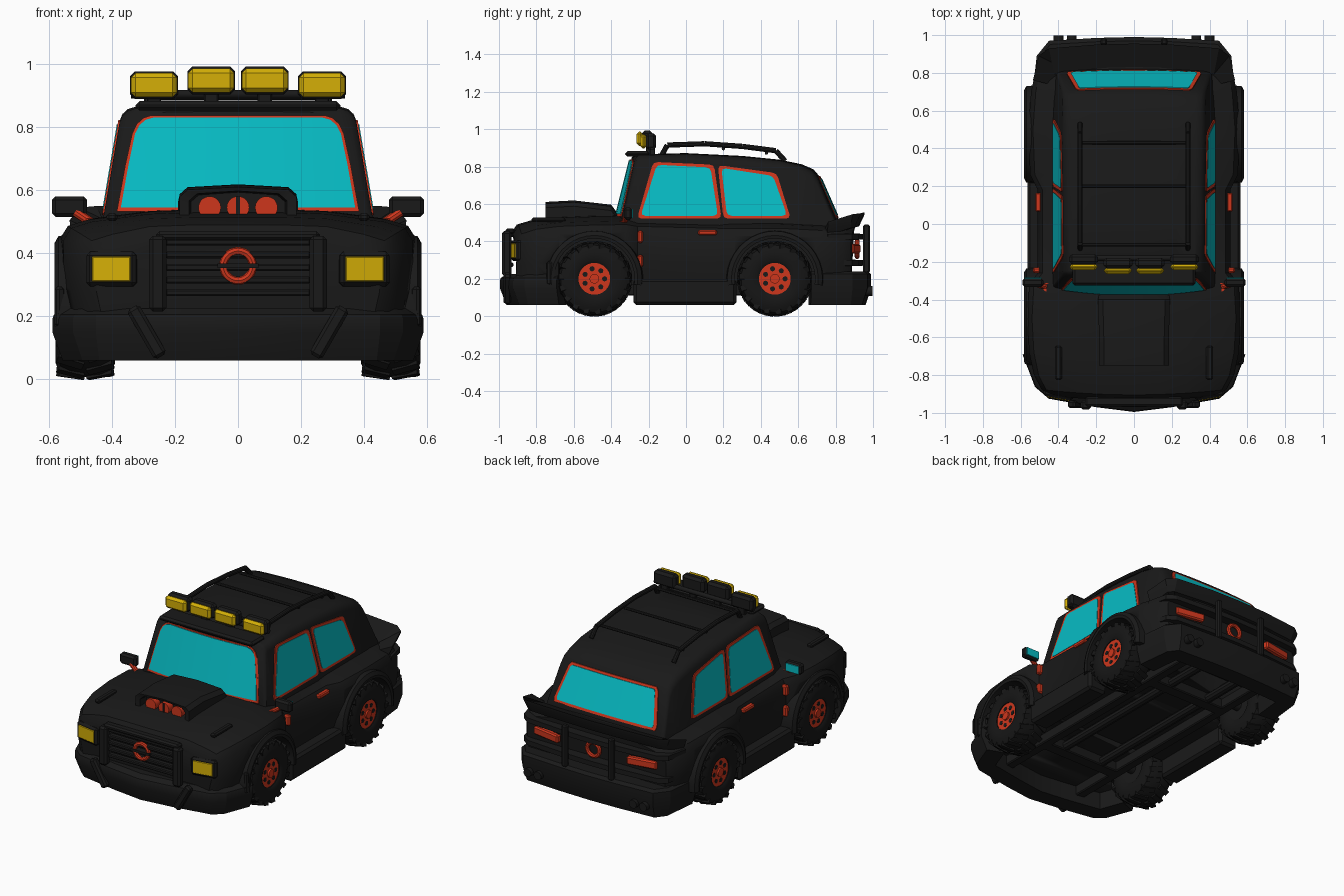
import bpy, bmesh, math
from mathutils import Matrix, Vector

if "Cube" in bpy.data.objects:
    bpy.data.objects.remove(bpy.data.objects["Cube"])

def material(name, *rgb):
    m = bpy.data.materials.new(name)
    m.diffuse_color = (*rgb, 1)
    m.use_nodes = True
    m.node_tree.nodes["Principled BSDF"].inputs["Base Color"].default_value = m.diffuse_color
    return m

BLACK = material("body_black", 0.010, 0.010, 0.010)
RUBBER = material("tyre_black", 0.008, 0.008, 0.008)
RED = material("orange_red", 0.61, 0.037, 0.012)
CYAN = material("cyan_glass", 0.002, 0.50, 0.55)
YELLOW = material("lamp_yellow", 0.66, 0.43, 0.002)

def finish(name, bm, mat, angle=35):
    bmesh.ops.recalc_face_normals(bm, faces=bm.faces)
    me = bpy.data.meshes.new(name)
    bm.to_mesh(me)
    bm.free()
    ob = bpy.data.objects.new(name, me)
    bpy.context.collection.objects.link(ob)
    me.materials.append(mat)
    bpy.ops.object.select_all(action='DESELECT')
    ob.select_set(True)
    bpy.context.view_layer.objects.active = ob
    bpy.ops.object.shade_smooth_by_angle(angle=math.radians(angle))
    return ob

def loft(name, rings, mat, loop=False, angle=35):
    bm = bmesh.new()
    vs = [[bm.verts.new(p) for p in r] for r in rings]
    n = len(rings[0])
    for a, b in list(zip(vs, vs[1:])) + ([(vs[-1], vs[0])] if loop else []):
        for i in range(n):
            bm.faces.new((a[i], a[(i + 1) % n], b[(i + 1) % n], b[i]))
    if not loop:
        bm.faces.new(vs[0])
        bm.faces.new(vs[-1])
    return finish(name, bm, mat, angle)

def box(name, loc, size, mat, bevel=0.008, rot=(0, 0, 0)):
    bm = bmesh.new()
    bmesh.ops.create_cube(bm, size=1, matrix=Matrix.Diagonal((*size, 1)))
    if bevel:
        bmesh.ops.bevel(bm, geom=bm.edges[:], offset=bevel, segments=1, affect='EDGES')
    for ax, a in zip("XYZ", rot):
        bmesh.ops.rotate(bm, verts=bm.verts, matrix=Matrix.Rotation(math.radians(a), 3, ax))
    bmesh.ops.translate(bm, verts=bm.verts, vec=loc)
    return finish(name, bm, mat, 20)

def rod(name, p, q, r, mat, seg=16):
    p, q = Vector(p), Vector(q)
    bm = bmesh.new()
    m = Matrix.Translation((p + q) / 2) @ (q - p).to_track_quat('Z', 'Y').to_matrix().to_4x4()
    bmesh.ops.create_cone(bm, cap_ends=True, segments=seg, radius1=r, radius2=r, depth=(q - p).length, matrix=m)
    return finish(name, bm, mat)

def pipe(name, pts, r, mat):
    for a, b in zip(pts, pts[1:]):
        rod(name, a, b, r, mat, 10)

def circle(n):
    return [(math.cos(2 * math.pi * i / n), math.sin(2 * math.pi * i / n)) for i in range(n)]

def mirrored(half):
    return half + [(-x, z) for x, z in reversed(half) if x > 0]

def sweep(name, half_path, section, mat=BLACK):
    # section (outward offset, z) swept round one end of the car, path points are (x, y, z lift)
    path = [Vector(p) for p in half_path] + [Vector((-x, y, z)) for x, y, z in reversed(half_path) if x > 0]
    rings = []
    for i, p in enumerate(path):
        t = path[min(i + 1, len(path) - 1)] - path[max(i - 1, 0)]
        n = Vector((t.y, -t.x, 0)).normalized()
        n *= -1 if n.dot(Vector((p.x, p.y, 0))) < 0 else 1
        rings.append([(p.x + n.x * o, p.y + n.y * o, z + p.z) for o, z in section])
    return loft(name, rings, mat, angle=25)

# lower body: stations along y (y, half width, top, bottom, bulge)
rings = []
for y, w, t, b, k in [(-.9, .45, .445, .2, .035), (-.875, .49, .49, .17, .03), (-.8, .53, .515, .17, .02),
                      (-.68, .555, .53, .17, 0), (-.5, .565, .537, .17, 0), (-.32, .555, .54, .17, 0),
                      (-.26, .51, .53, .17, 0), (.18, .51, .52, .17, 0), (.26, .55, .52, .17, 0),
                      (.5, .56, .52, .17, 0), (.7, .545, .51, .17, 0), (.84, .515, .5, .17, -.02), (.88, .48, .48, .2, -.03)]:
    half = [(w * .96, b), (w, .28), (w, t - .09), (w - .025, t - .05), (w - .09, t - .03), (.28, t - .005), (.14, t), (0, t)]
    rings.append([(x, y - k * (1 - (x / .5) ** 2), z) for x, z in mirrored(half)])
body = loft("lower_body", rings, BLACK)
WHEELS = (-.49, .475)
for s, y in [(s, y) for s in (-1, 1) for y in WHEELS]:
    cut = rod("arch_cutter", (s * .36, y, .2), (s * .75, y, .2), .225, BLACK, 40)
    mod = body.modifiers.new("arch", 'BOOLEAN')
    mod.object = cut
    bpy.context.view_layer.objects.active = body
    bpy.ops.object.modifier_apply(modifier=mod.name)
    bpy.data.objects.remove(cut)

# cabin
def cabin_w(z):
    return .43 - .17 * (z - .5)

rings = []
for y, t, taper, k in [(-.34, .53, 1, .03), (-.26, .85, 1, .03), (-.245, .866, 1, .02), (0, .872, 1, 0), (.3, .857, 1, 0), (.5, .837, 1, 0),
                       (.61, .812, .985, -.01), (.67, .785, .975, -.012), (.70, .75, .965, -.012), (.81, .5, .95, -.012)]:
    w = cabin_w(t - .05)
    half = [(cabin_w(.42), .42), (w, t - .05), (w - .008, t - .03), (w - .025, t - .014), (w - .055, t - .005), (w * .6, t - .002), (w * .3, t), (0, t)]
    rings.append([(x * taper, y - k * (1 - (x / .4) ** 2), z) for x, z in mirrored(half)])
loft("cabin", rings, BLACK)
box("roof_visor", (0, -.26, .868), (.65, .13, .03), BLACK, .012)

# windscreen and rear window: rows of (z, half width) on the sloping ends
def screen(name, rows, yfun, out, mat):
    cols = [i / 6 - 1 for i in range(13)]
    loft(name, [[(w * u, yfun(w * u, z) + out, z) for z, w in rows] +
                [(w * u, yfun(w * u, z) + out * .2, z) for z, w in reversed(rows)] for u in cols], mat)

front_y = lambda x, z: -.34 + .25 * (z - .53) - .03 * (1 - (x / .4) ** 2)
rear_y = lambda x, z: .81 - .44 * (z - .5) + .012 * (1 - (x / .4) ** 2)
screen("windscreen_frame", [(.532, .385), (.68, .358), (.78, .336), (.81, .322), (.83, .3), (.838, .275)], front_y, -.008, RED)
screen("windscreen", [(.546, .372), (.68, .348), (.78, .327), (.807, .313), (.824, .293), (.832, .265)], front_y, -.012, CYAN)
screen("rear_window_frame", [(.525, .35), (.55, .355), (.73, .31), (.75, .295)], rear_y, .006, RED)
screen("rear_window", [(.54, .328), (.555, .335), (.725, .293), (.737, .283)], rear_y, .0095, CYAN)

# side windows with rounded corners
def side_plate(name, pts, s, out, mat):
    P = [Vector(p) for p in pts]
    r = []
    for i, p in enumerate(P):
        a, b = (P[i - 1] - p).normalized() * .025, (P[(i + 1) % 4] - p).normalized() * .025
        r += [p + a, p + (a + b) * .25, p + b]
    loft(name, [[(s * (cabin_w(q.y) + d), q.x, q.y) for q in r] for d in (-.002, out)], mat)

for s in (-1, 1):
    for w in ([(-.262, .522), (.19, .522), (.15, .81), (-.175, .825)], [(.2, .522), (.56, .522), (.485, .765), (.17, .808)]):
        cy = sum(p[0] for p in w) / 4
        side_plate("side_window_frame", w, s, .005, RED)
        side_plate("side_window", [(y - math.copysign(.019, y - cy), z - math.copysign(.015, z - .66)) for y, z in w], s, .0075, CYAN)

# wheels and arch flares
for s, y in [(s, y) for s in (-1, 1) for y in WHEELS]:
    prof = [(.085, .085), (.095, .1), (.094, .15), (.08, .18), (.05, .191), (0, .193)]
    prof = prof + [(-x, r) for x, r in reversed(prof[:-1])]
    loft("tyre", [[(s * (.485 + x), y + r * c, .2 + r * n) for x, r in prof] for c, n in circle(36)], RUBBER, loop=True)
    bm = bmesh.new()
    for i in range(36):
        k = 1 if i % 2 else -1
        bmesh.ops.create_cube(bm, size=1, matrix=Matrix.Translation((s * .485, y, .2)) @ Matrix.Rotation(i * math.pi / 18, 4, 'X')
                              @ Matrix.Translation((.046 * k, 0, .179)) @ Matrix.Rotation(.3 * k, 4, 'Z')
                              @ Matrix.Rotation(.14 * k, 4, 'Y') @ Matrix.Diagonal((.085, .03, .034, 1)))
    finish("tread_lugs", bm, RUBBER)
    rod("wheel_drum", (s * .4, y, .2), (s * .53, y, .2), .087, BLACK, 28)
    rod("rim", (s * .52, y, .2), (s * .565, y, .2), .086, RED, 28)
    rod("hub_cap", (s * .56, y, .2), (s * .575, y, .2), .026, RED, 12)
    for c, n in circle(7):
        rod("rim_hole", (s * .56, y + .055 * c, .2 + .055 * n), (s * .567, y + .055 * c, .2 + .055 * n), .014, BLACK, 8)
    loft("wheel_arch", [[(s * x, y + r * math.cos(a), .2 + r * math.sin(a)) for r, x in
                         ((.215, .45), (.265, .45), (.255, .57), (.232, .583), (.215, .58))]
                        for a in [math.radians(-8 + 9.8 * i) for i in range(21)]], BLACK)

# boxes repeated on both sides: name, place, size, material, bevel, tilt about y, turn about z
PAIRS = [("side_sill", (.5, -.005, .13), (.13, .55, .14), BLACK, .015, 0, 0),
         ("door_handle", (.507, .115, .447), (.03, .1, .026), RED, .006, 0, 0),
         ("upper_hinge", (.515, -.245, .425), (.04, .03, .065), RED, .008, 0, 0),
         ("lower_hinge", (.515, -.245, .295), (.04, .03, .065), RED, .008, 0, 0),
         ("mirror_housing", (.535, -.31, .548), (.112, .045, .066), BLACK, .012, 0, 0),
         ("mirror_glass", (.535, -.286, .548), (.09, .006, .048), CYAN, 0, 0, 0),
         ("headlamp_surround", (.4, -.898, .35), (.16, .05, .11), BLACK, .012, 0, 10),
         ("headlamp", (.4, -.909, .35), (.13, .035, .085), YELLOW, .006, 0, 10),
         ("bull_bar_post", (.255, -.958, .335), (.055, .05, .24), BLACK, .012, 0, 0),
         ("bull_bar_foot", (.29, -.955, .15), (.045, .04, .18), BLACK, .01, 30, 0),
         ("wing_rail", (.4, -.735, .515), (.035, .18, .025), BLACK, .008, 0, 0),
         ("bumper_wing", (.56, -.71, .23), (.03, .07, .13), BLACK, .01, 0, 20),
         ("rear_lamp", (.33, .9, .36), (.19, .035, .05), RED, .008, 0, -10),
         ("rear_bar_post", (.16, .965, .36), (.035, .035, .26), BLACK, .008, 0, 0),
         ("chassis_rail", (.27, 0, .145), (.06, 1.7, .07), BLACK, .006, 0, 0)]
for x, y, z in ((.267, -.215, .934), (.085, -.235, .949)):
    PAIRS += [("roof_lamp_housing", (x, y + .028, z), (.152, .055, .088), BLACK, .015, 0, 0),
              ("roof_lamp", (x, y - .012, z), (.146, .034, .076), YELLOW, .014, 0, 0),
              ("roof_lamp_bracket", (x, y + .035, .885), (.045, .03, .07), BLACK, .004, 0, 0)]
for s in (-1, 1):
    for name, (x, y, z), size, mat, bev, ry, rz in PAIRS:
        box(name, (s * x, y, z), size, mat, bev, (0, s * ry, s * rz))
    pipe("mirror_arm", [(s * .42, -.335, .5), (s * .455, -.335, .49), (s * .515, -.32, .53)], .015, RED)
    rod("mirror_foot", (s * .46, -.335, .47), (s * .46, -.335, .51), .024, RED, 10)
    for x in (.33, .4):
        rod("exhaust_tip", (s * x, .9, .135), (s * x, .998, .135), .026, BLACK, 12)
    pipe("roof_rail", [(s * .285, y, z) for y, z in ((-.13, .86), (-.1, .915), (.1, .922), (.3, .908), (.48, .885), (.53, .83))], .014, BLACK)
    rod("exhaust_pipe", (s * .14, -.5, .14), (s * .14, .85, .14), .028, BLACK, 10)
rod("lamp_bar", (-.34, -.18, .905), (.34, -.18, .905), .014, BLACK)
for y, z in ((.43, .872), (.2, .895), (-.11, .9)):
    rod("roof_crossbar", (-.285, y, z), (.285, y, z), .009, BLACK, 8)
for y in WHEELS:
    rod("axle", (-.45, y, .2), (.45, y, .2), .03, BLACK, 12)
    box("chassis_crossbeam", (0, y, .145), (.6, .08, .07), BLACK, .006)

# bonnet scoop with recessed mouth and three intakes
scoop = []
for y, w, t, b in ((-.69, .15, .588, .515), (-.745, .155, .592, .51), (-.75, .185, .605, .49), (-.6, .185, .613, .49), (-.4, .19, .59, .49), (-.37, .185, .55, .49)):
    scoop.append([(x, y, z) for x, z in mirrored([(w, b), (w, t - .025), (w - .025, t - .003), (0, t + .006)])])
loft("bonnet_scoop", scoop, BLACK, angle=25)
for x in (-.09, 0, .09):
    rod("scoop_intake", (x, -.68, .545), (x, -.735, .545), .036, RED, 20)
box("intake_bar", (0, -.736, .545), (.012, .005, .07), BLACK, 0)

# grille and plain rings
box("grille_top", (0, -.94, .455), (.52, .05, .03), BLACK, .01)
for i in range(5):
    box("grille_slat", (0, -.94, .275 + .04 * i), (.46, .035, .022), BLACK, .005)
for name, y, R in (("front_ring", -.95, .047), ("rear_ring", .915, .042)):
    loft(name, [[((R + .013 * a) * c, y + .013 * b, .36 + (R + .013 * a) * n) for a, b in circle(8)] for c, n in circle(28)], RED, loop=True)
box("front_ring_bar", (0, -.96, .36), (.13, .016, .014), BLACK, 0)

# bumpers, rear ledges and ducktail spoiler
sweep("front_bumper", [(.585, -.69, .0), (.52, -.86, 0), (.45, -.92, 0), (.2, -.965, 0), (0, -.99, 0)],
      [(0, .205), (.005, .19), (.005, .15), (-.03, .06), (-.14, .06), (-.14, .22), (-.03, .225)])
sweep("rear_bumper", [(.54, .67, 0), (.515, .89, 0), (.45, .97, 0), (.2, .985, 0), (0, .99, 0)],
      [(0, .225), (0, .15), (-.03, .06), (-.14, .06), (-.14, .24), (-.02, .24)])
tail = [(.535, .76, -.04), (.505, .89, 0), (.45, .93, .005), (.2, .95, .01), (0, .955, .01)]
sweep("ducktail_spoiler", tail, [(0, .545), (-.002, .53), (-.03, .47), (-.14, .45), (-.14, .485)])
for z in (.425, .285):
    sweep("rear_ledge", [(x, y, 0) for x, y, _ in tail], [(-.005, z + .015), (-.005, z - .015), (-.12, z - .02), (-.12, z + .02)])
